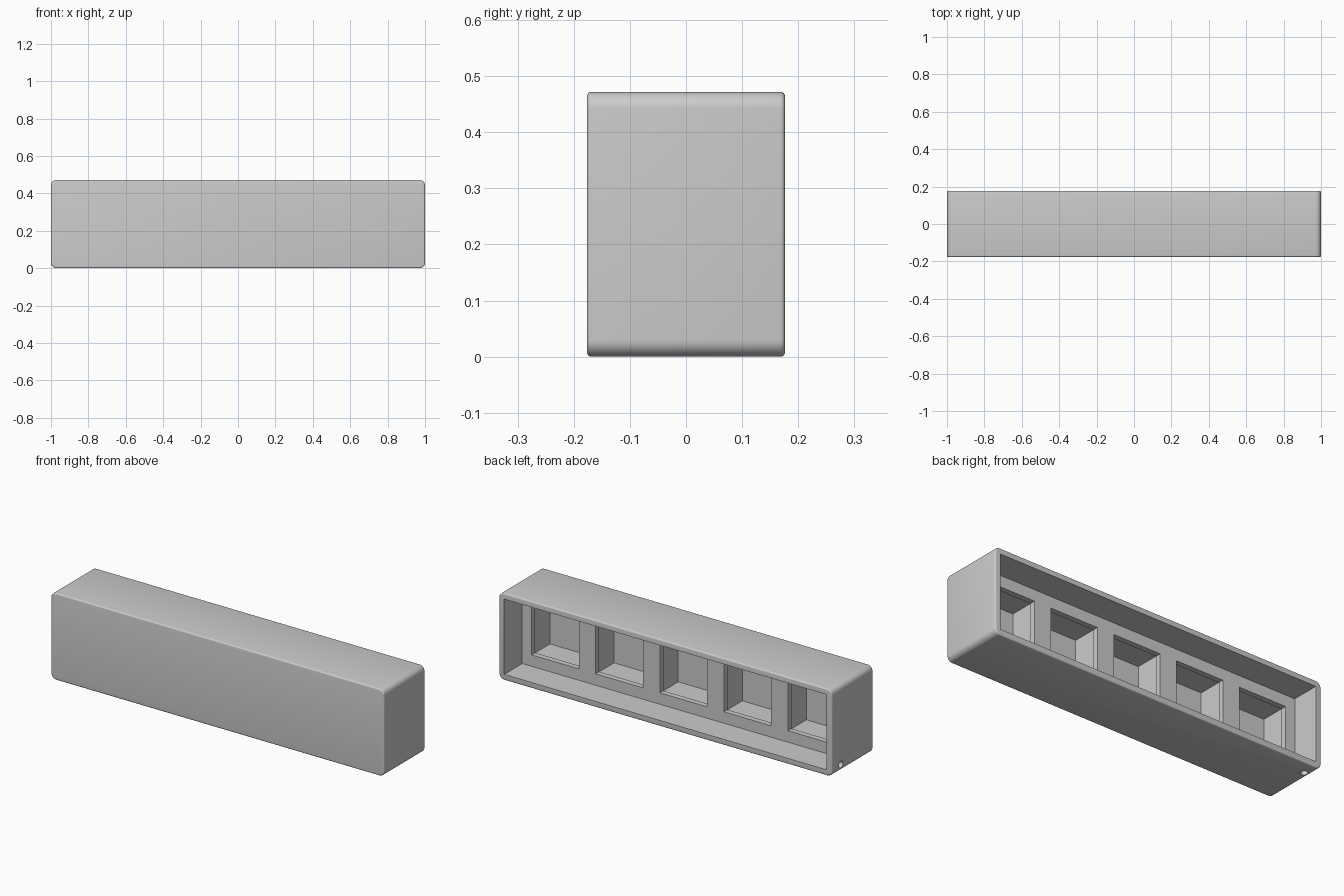
import bpy, bmesh, math
from mathutils import Matrix

cube = bpy.data.objects.get("Cube")
if cube:
    bpy.data.objects.remove(cube, do_unlink=True)

WIDTH, DEPTH, HEIGHT = 2.0, 0.353, 0.472
WALL, CORNER, EDGE = 0.032, 0.03, 0.008
BACK, MID = DEPTH / 2, HEIGHT / 2
PLATE_Y, PLATE_T, POCKET_Y = 0.022, 0.03, -0.143
PITCH, OPENING = 0.385, 0.284

grey = bpy.data.materials.new("plain_grey")
grey.use_nodes = True
colour = (0.6, 0.6, 0.6, 1)
grey.diffuse_color = colour
grey.node_tree.nodes["Principled BSDF"].inputs["Base Color"].default_value = colour


def finish(name, bm):
    mesh = bpy.data.meshes.new(name)
    bmesh.ops.recalc_face_normals(bm, faces=bm.faces)
    bm.to_mesh(mesh)
    bm.free()
    mesh.materials.append(grey)
    obj = bpy.data.objects.new(name, mesh)
    bpy.context.collection.objects.link(obj)
    return obj


def box(name, x, z, y0, y1, w, h):
    bm = bmesh.new()
    centre = Matrix.Translation((x, (y0 + y1) / 2, z))
    size = Matrix.Diagonal((w, y1 - y0, h, 1))
    bmesh.ops.create_cube(bm, size=1, matrix=centre @ size)
    return finish(name, bm)


def rod(name, place, axis, radius, length):
    bm = bmesh.new()
    turn = Matrix.Rotation(math.pi / 2, 4, "Y") if axis == "X" else Matrix()
    bmesh.ops.create_cone(bm, cap_ends=True, segments=32, radius1=radius, radius2=radius,
                          depth=length, matrix=Matrix.Translation(place) @ turn)
    return finish(name, bm)


def cut(target, cutter):
    mod = target.modifiers.new("cut", "BOOLEAN")
    mod.operation, mod.solver, mod.object = "DIFFERENCE", "EXACT", cutter
    bpy.context.view_layer.objects.active = target
    bpy.ops.object.modifier_apply(modifier=mod.name)
    bpy.data.objects.remove(cutter, do_unlink=True)


# Case block: large rounding on the lengthwise corners, fine rounding on front and back rims
bm = bmesh.new()
bmesh.ops.create_cube(bm, size=1, matrix=Matrix.Translation((0, 0, MID))
                      @ Matrix.Diagonal((WIDTH, DEPTH, HEIGHT, 1)))
corners = [e for e in bm.edges if abs(e.verts[0].co.y - e.verts[1].co.y) > 0.1]
bmesh.ops.bevel(bm, geom=corners, offset=CORNER, segments=8, profile=0.5, affect="EDGES")
rims = [e for e in bm.edges if abs(e.verts[0].co.y - e.verts[1].co.y) < 0.001]
bmesh.ops.bevel(bm, geom=rims, offset=EDGE, segments=4, profile=0.5, affect="EDGES")
case = finish("case", bm)

# Open tray at the back
cut(case, box("tray_cutter", 0, MID, PLATE_Y, BACK + 0.1,
              WIDTH - 2 * WALL, HEIGHT - 2 * WALL))

# Row of five square pockets, slightly wider behind the plate
for i in range(-2, 3):
    cut(case, box("opening_cutter", i * PITCH, MID, PLATE_Y - PLATE_T - 0.01, PLATE_Y + 0.05,
                  OPENING, OPENING))
    cut(case, box("pocket_cutter", i * PITCH, MID, POCKET_Y, PLATE_Y - PLATE_T,
                  OPENING + 0.01, OPENING + 0.01))

# Strap holes through the side wall and floor at the lower corner
cut(case, rod("side_hole_cutter", (-0.99, 0.1, 0.04), "X", 0.018, 0.1))
cut(case, rod("floor_hole_cutter", (-0.96, 0.1, 0.01), "Z", 0.018, 0.1))

bpy.ops.object.select_all(action="DESELECT")
case.select_set(True)
bpy.context.view_layer.objects.active = case
bpy.ops.object.shade_smooth_by_angle(angle=math.radians(35))
